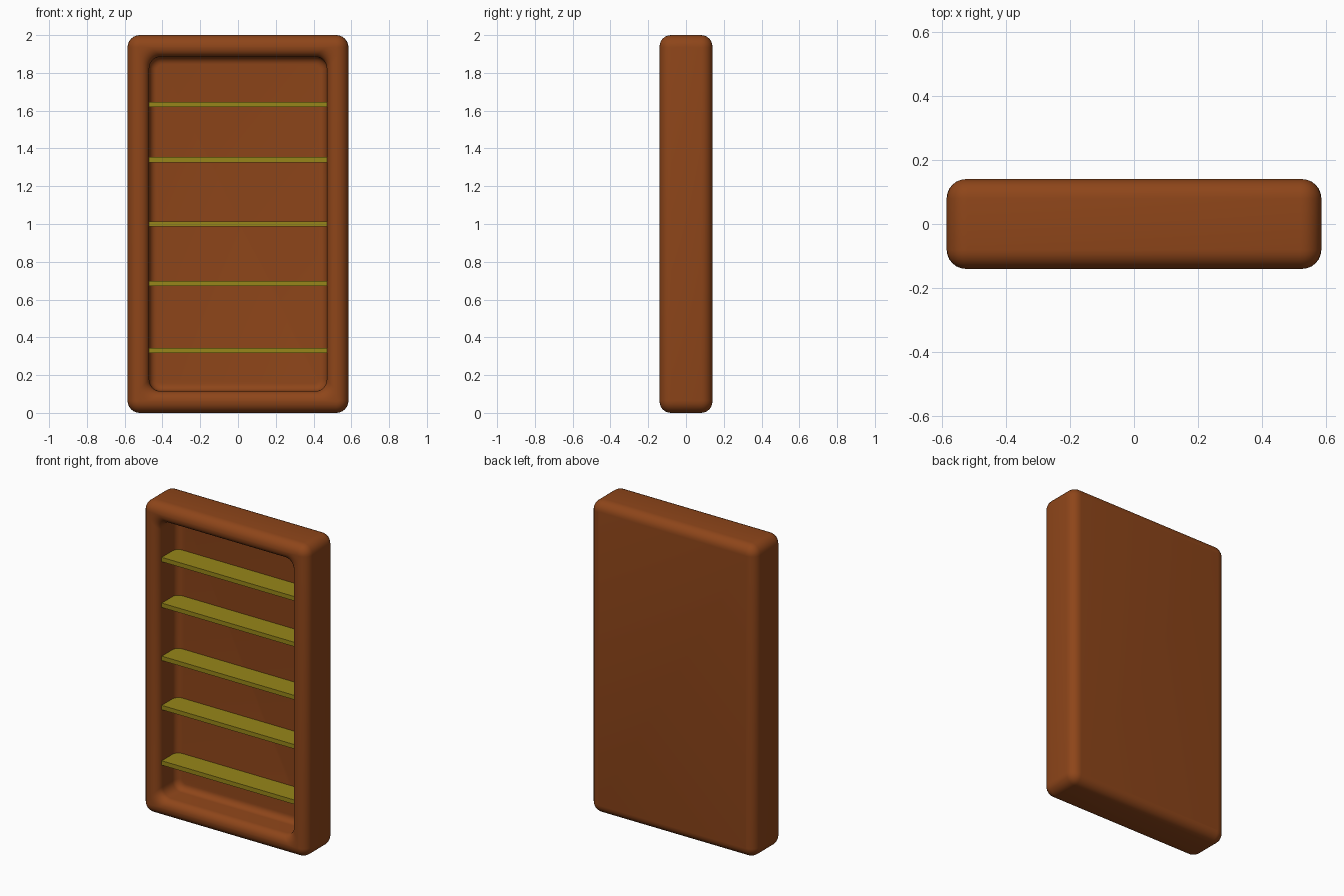
import bpy, bmesh
from math import sin, cos, pi, radians

if "Cube" in bpy.data.objects:
    bpy.data.objects.remove(bpy.data.objects["Cube"])

HW, HH, HD = 0.585, 1.0, 0.14   # half width, height, depth
WALL = 0.115                    # frame width around the opening
BACK = 0.05                     # y of the recess back wall
N = 6                           # segments per rounding


def material(name, color):
    m = bpy.data.materials.new(name)
    m.diffuse_color = (*color, 1)
    m.use_nodes = True
    m.node_tree.nodes["Principled BSDF"].inputs["Base Color"].default_value = m.diffuse_color
    return m


def ring(bm, inset, y, r):
    """Rounded rectangle in the xz plane, inset from the outer outline."""
    cx, cz = HW - inset - r, HH - inset - r
    verts = []
    for k, (sx, sz) in enumerate([(1, 1), (-1, 1), (-1, -1), (1, -1)]):
        for i in range(N + 1):
            a = k * pi / 2 + i / N * pi / 2
            verts.append(bm.verts.new((sx * cx + r * cos(a), y, 1 + sz * cz + r * sin(a))))
    return verts


def arc(cd, cy, r, a0, a1):
    return [(cd + r * cos(radians(a0 + (a1 - a0) * i / N)),
             cy + r * sin(radians(a0 + (a1 - a0) * i / N))) for i in range(N + 1)]


# Section through the frame as (inset, y, corner radius), from back centre to recess centre
R, RI, RF = 0.06, 0.05, 0.04
section = [(d, y, max(R + 0.005 - d, 0.004)) for d, y in
           arc(R, HD - R, R, 90, 180) + arc(R, -HD + R, R, 180, 270)]
section += [(d, y, 0.06) for d, y in arc(WALL - RI, -HD + RI, RI, -90, 0)]
section += [(d, y, 0.06 - (d - WALL) * 0.8) for d, y in arc(WALL + RF, BACK - RF, RF, 180, 90)]

# Cabinet body
bm = bmesh.new()
rings = [ring(bm, *p) for p in section]
for a, b in zip(rings, rings[1:]):
    for i in range(len(a)):
        j = (i + 1) % len(a)
        bm.faces.new((a[i], a[j], b[j], b[i]))
bm.faces.new(rings[0])
bm.faces.new(rings[-1])
bmesh.ops.recalc_face_normals(bm, faces=bm.faces)
mesh = bpy.data.meshes.new("cabinet_body")
bm.to_mesh(mesh)
bm.free()
body = bpy.data.objects.new("cabinet_body", mesh)
bpy.context.collection.objects.link(body)
mesh.materials.append(material("brown_wood", (0.27, 0.06, 0.01)))
bpy.context.view_layer.objects.active = body
body.select_set(True)
bpy.ops.object.shade_smooth_by_angle(angle=radians(40))

# Shelves spanning the recess
shelf_mat = material("mustard", (0.31, 0.24, 0.01))
for n, z in enumerate([0.33, 0.685, 1.0, 1.34, 1.633], 1):
    bpy.ops.mesh.primitive_cube_add(size=1, location=(0, -0.023, z))
    shelf = bpy.context.object
    shelf.name = f"shelf_{n}"
    shelf.scale = (0.95, 0.154, 0.028)
    bpy.ops.object.transform_apply(location=False, rotation=False, scale=True)
    shelf.data.materials.append(shelf_mat)
